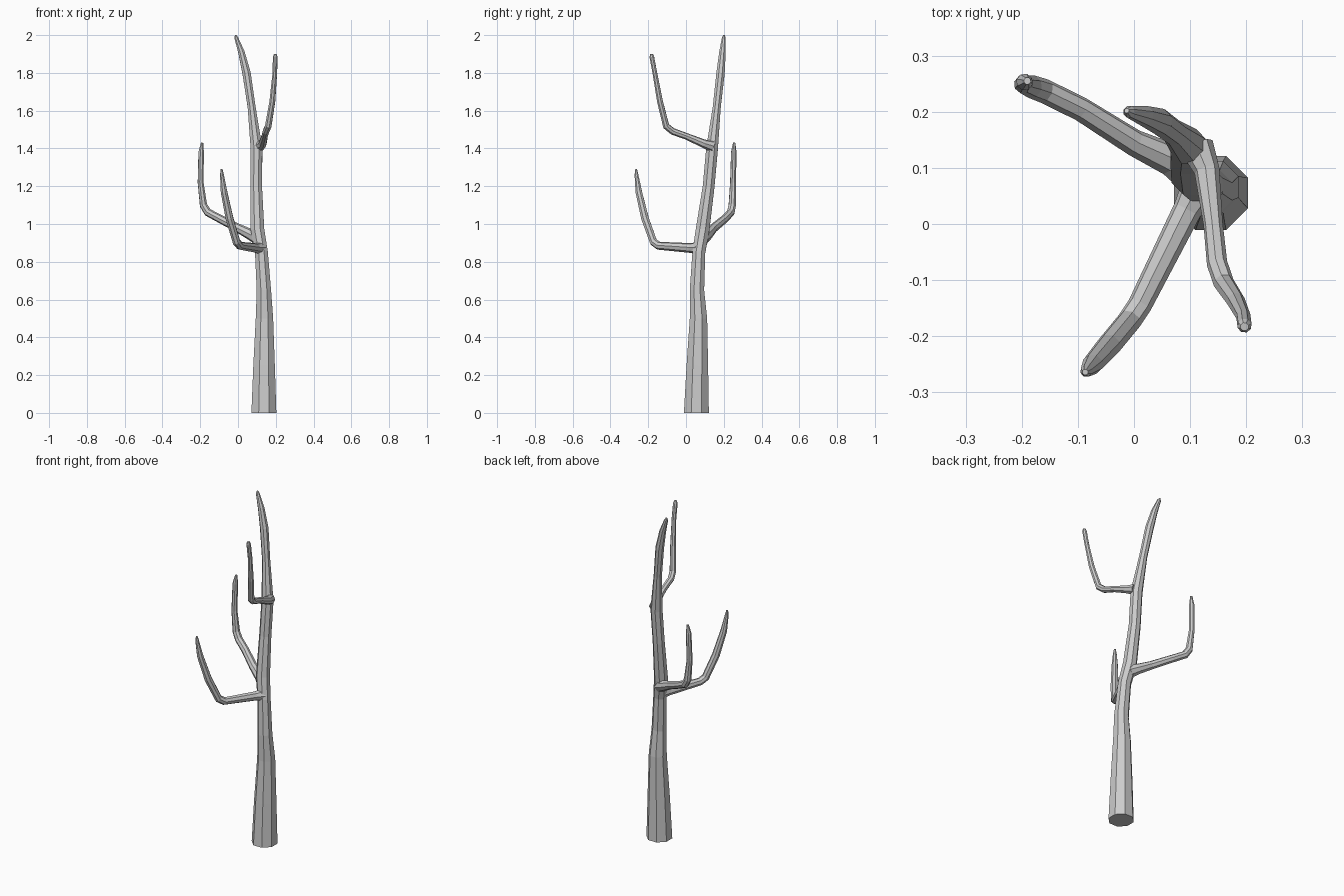
import bpy, bmesh, math
from mathutils import Vector

SIDES = 8


def limb(name, points, level_start=False):
    """Sweep an eight-sided ring along (x, y, z, radius) points."""
    pts = [Vector(p[:3]) for p in points]
    bm = bmesh.new()
    rings, last = [], len(pts) - 1
    prev_dir = Vector((0, 0, 1))
    side = Vector((1, 0, 0))
    for i, p in enumerate(pts):
        a, b = pts[max(i - 1, 0)], pts[min(i + 1, last)]
        d = (p - a).normalized() + (b - p).normalized()
        d.normalize()
        if i == 0 and level_start:
            d = Vector((0, 0, 1))
        # carry the ring direction along without twisting
        side = prev_dir.rotation_difference(d) @ side
        side = (side - d * side.dot(d)).normalized()
        up = d.cross(side)
        prev_dir = d
        r = points[i][3] / math.cos(math.pi / SIDES)
        ring = []
        for k in range(SIDES):
            t = 2 * math.pi * (k + 0.5) / SIDES
            ring.append(bm.verts.new(p + (side * math.cos(t) + up * math.sin(t)) * r))
        rings.append(ring)
    for lo, hi in zip(rings, rings[1:]):
        for k in range(SIDES):
            n = (k + 1) % SIDES
            bm.faces.new((lo[k], lo[n], hi[n], hi[k]))
    bm.faces.new(rings[0][::-1])
    bm.faces.new(rings[-1])
    bmesh.ops.recalc_face_normals(bm, faces=bm.faces)
    mesh = bpy.data.meshes.new(name)
    bm.to_mesh(mesh)
    bm.free()
    obj = bpy.data.objects.new(name, mesh)
    bpy.context.collection.objects.link(obj)
    return obj


# Trunk, tapering from the base to the leaning tip
limb("trunk", [
    (0.137, 0.055, 0.0, 0.066), (0.138, 0.060, 0.25, 0.057),
    (0.140, 0.066, 0.50, 0.046), (0.137, 0.058, 0.65, 0.038),
    (0.124, 0.068, 0.85, 0.034), (0.103, 0.088, 0.97, 0.036),
    (0.096, 0.120, 1.20, 0.031), (0.098, 0.138, 1.40, 0.031),
    (0.072, 0.163, 1.62, 0.021), (0.045, 0.183, 1.80, 0.022),
    (0.018, 0.193, 1.91, 0.017), (-0.009, 0.200, 1.985, 0.010),
    (-0.013, 0.202, 2.0, 0.004)], level_start=True)

# Low branch reaching to the front
limb("front_branch", [
    (0.118, 0.065, 0.872, 0.032), (0.095, 0.025, 0.873, 0.024),
    (0.010, -0.145, 0.885, 0.020), (-0.008, -0.172, 0.905, 0.020),
    (-0.045, -0.217, 1.03, 0.020), (-0.074, -0.250, 1.17, 0.017),
    (-0.085, -0.262, 1.26, 0.010), (-0.087, -0.264, 1.29, 0.005)])

# Low branch reaching to the back left
limb("left_branch", [
    (0.106, 0.088, 0.925, 0.034), (0.065, 0.115, 0.945, 0.027),
    (0.000, 0.145, 0.978, 0.022), (-0.095, 0.205, 1.027, 0.020),
    (-0.160, 0.237, 1.062, 0.020), (-0.183, 0.245, 1.10, 0.019),
    (-0.198, 0.249, 1.22, 0.015), (-0.195, 0.253, 1.38, 0.014),
    (-0.190, 0.255, 1.43, 0.006)])

# High branch reaching to the front right
limb("upper_branch", [
    (0.112, 0.138, 1.412, 0.028), (0.130, 0.095, 1.425, 0.021),
    (0.141, 0.000, 1.465, 0.016), (0.148, -0.070, 1.490, 0.017),
    (0.160, -0.105, 1.518, 0.017), (0.182, -0.138, 1.65, 0.015),
    (0.195, -0.165, 1.80, 0.012), (0.197, -0.181, 1.885, 0.012),
    (0.197, -0.183, 1.90, 0.007)])
